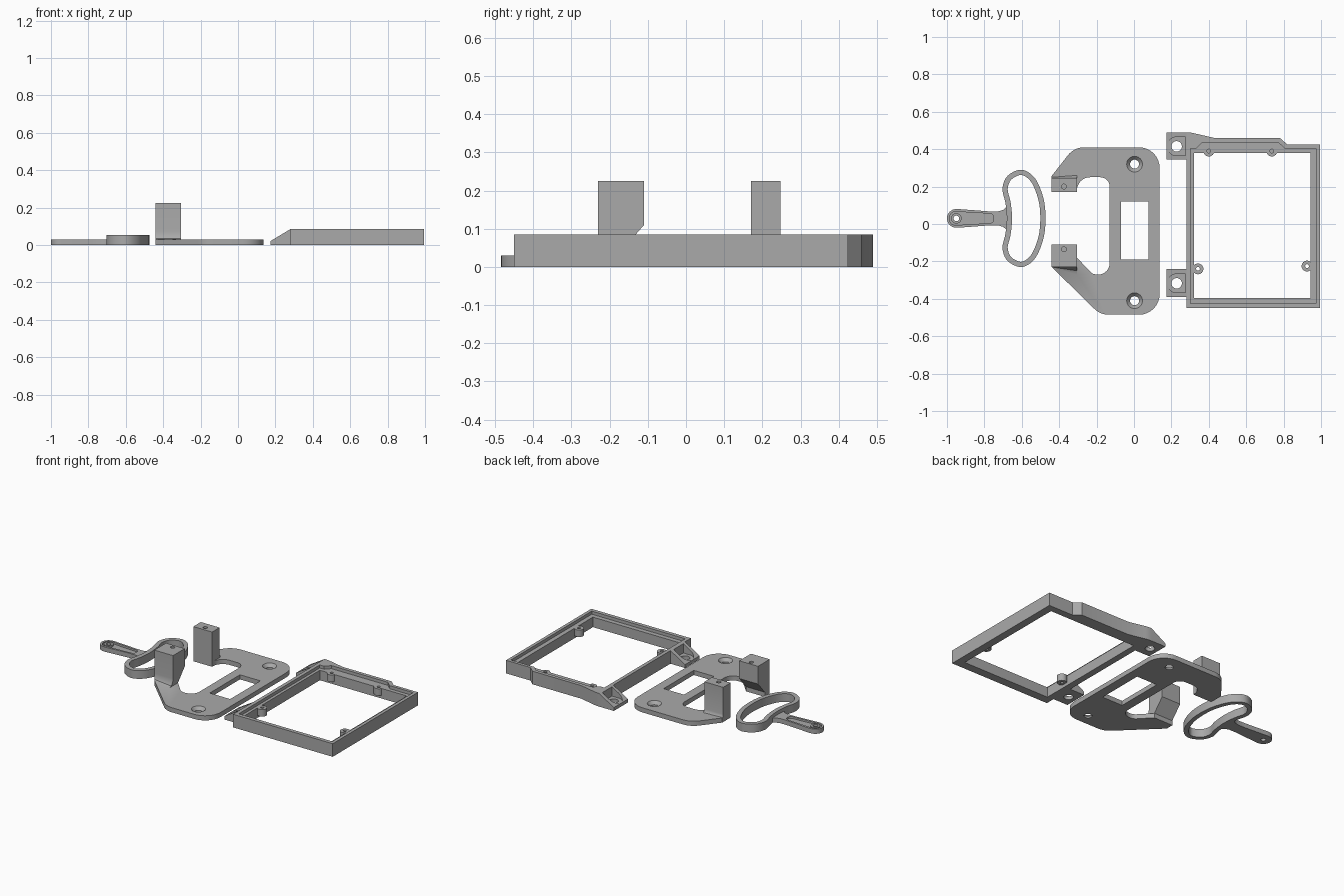
import bpy, bmesh, math
from mathutils import Vector

cube = bpy.data.objects.get("Cube")
if cube:
    bpy.data.objects.remove(cube, do_unlink=True)

grey = bpy.data.materials.new("plain grey")
grey.use_nodes = True
grey.diffuse_color = (0.4, 0.4, 0.4, 1)
grey.node_tree.nodes["Principled BSDF"].inputs["Base Color"].default_value = (0.4, 0.4, 0.4, 1)


def finish(name, bm):
    bmesh.ops.recalc_face_normals(bm, faces=bm.faces[:])
    mesh = bpy.data.meshes.new(name)
    bm.to_mesh(mesh)
    bm.free()
    mesh.materials.append(grey)
    ob = bpy.data.objects.new(name, mesh)
    bpy.context.collection.objects.link(ob)
    return ob


def prism(name, outline, lo, hi, along="z", adjust=None):
    """Extrude a flat outline along z (xy), y (xz) or x (yz)."""
    place = {"z": lambda a, b, h: (a, b, h),
             "y": lambda a, b, h: (a, h, b),
             "x": lambda a, b, h: (h, a, b)}[along]
    bm = bmesh.new()
    rings = [[bm.verts.new(place(p[0], p[1], h)) for p in outline] for h in (lo, hi)]
    n = len(outline)
    for ring in rings:
        bm.faces.new(ring)
    for i in range(n):
        j = (i + 1) % n
        bm.faces.new((rings[0][i], rings[0][j], rings[1][j], rings[1][i]))
    if adjust:
        for v in bm.verts:
            adjust(v.co)
    return finish(name, bm)


def rod(name, x, y, r, lo, hi, r_top=None):
    bm = bmesh.new()
    bmesh.ops.create_cone(bm, cap_ends=True, segments=32, radius1=r,
                          radius2=r if r_top is None else r_top, depth=hi - lo)
    bmesh.ops.translate(bm, verts=bm.verts[:], vec=(x, y, (lo + hi) / 2))
    return finish(name, bm)


def combine(target, other, mode="DIFFERENCE"):
    mod = target.modifiers.new("join", "BOOLEAN")
    mod.object, mod.operation, mod.solver = other, mode, "EXACT"
    bpy.context.view_layer.objects.active = target
    bpy.ops.object.modifier_apply(modifier=mod.name)
    bpy.data.objects.remove(other, do_unlink=True)


def rounded(corners, steps=8):
    """Round each (x, y, radius) corner with an arc."""
    out = []
    for i, (x, y, r) in enumerate(corners):
        p = Vector((x, y))
        if r == 0:
            out.append(p)
            continue
        a = (Vector(corners[i - 1][:2]) - p).normalized()
        b = (Vector(corners[(i + 1) % len(corners)][:2]) - p).normalized()
        half = a.angle(b) / 2
        centre = p + (a + b).normalized() * r / math.sin(half)
        s = p + a * r / math.tan(half) - centre
        e = p + b * r / math.tan(half) - centre
        turn = math.atan2(s.x * e.y - s.y * e.x, s.dot(e))
        for k in range(steps + 1):
            t = turn * k / steps
            out.append(centre + Vector((s.x * math.cos(t) - s.y * math.sin(t),
                                        s.x * math.sin(t) + s.y * math.cos(t))))
    return out


def box(x0, x1, y0, y1):
    return [(x0, y0), (x1, y0), (x1, y1), (x0, y1)]


def smooth_loop(pts, steps=8):
    out, n = [], len(pts)
    for i in range(n):
        a, b, c, d = (Vector(pts[(i + k) % n]) for k in (-1, 0, 1, 2))
        for k in range(steps):
            t = k / steps
            out.append(0.5 * (2 * b + (c - a) * t + (2 * a - 5 * b + 4 * c - d) * t * t
                              + (3 * b - a - 3 * c + d) * t ** 3))
    return out


def inset(pts, d):
    out = []
    for i, p in enumerate(pts):
        t = (pts[(i + 1) % len(pts)] - pts[i - 1]).normalized()
        out.append(p + Vector((-t.y, t.x)) * d)
    return out


# Bean-shaped pull handle with its arm, symmetric about y = MID
MID = 0.03
upper = [(-0.485, 0.11), (-0.53, 0.215), (-0.6, 0.26), (-0.675, 0.228),
         (-0.703, 0.16), (-0.687, 0.08)]
bean = ([(-0.473, MID)] + [(x, MID + d) for x, d in upper] + [(-0.68, MID)]
        + [(x, MID - d) for x, d in reversed(upper)])
loop = smooth_loop(bean)
handle = prism("pull_handle", loop, 0, 0.053)
side = [(-0.94, 0.05), (-0.78, 0.038), (-0.725, 0.038), (-0.7, 0.045), (-0.67, 0.07)]
tip = [(-0.95 + 0.05 * math.cos(t), MID + 0.05 * math.sin(t))
       for t in (math.pi * (0.5 + k / 16) for k in range(1, 16))]
arm = prism("arm", [(x, MID + d) for x, d in reversed(side)] + tip
            + [(x, MID - d) for x, d in side], 0, 0.03)
combine(handle, arm, "UNION")
combine(handle, prism("cut", inset(loop, 0.028), -0.1, 0.2))
groove = rounded([(-0.985, MID - 0.038, 0.03), (-0.75, MID - 0.024, 0.02),
                  (-0.75, MID + 0.024, 0.02), (-0.985, MID + 0.038, 0.03)])
combine(handle, prism("cut", groove, 0.018, 0.1))
combine(handle, rod("eyelet", -0.95, MID, 0.028, 0.01, 0.03), "UNION")
combine(handle, rod("cut", -0.95, MID, 0.015, -0.1, 0.1))

# Hooked mounting plate
plate = prism("mounting_plate", rounded([
    (-0.44, 0.17, 0), (-0.305, 0.17, 0), (-0.305, 0.25, 0.07), (-0.13, 0.25, 0.05),
    (-0.13, -0.27, 0.06), (-0.22, -0.27, 0.05), (-0.305, -0.18, 0), (-0.44, -0.18, 0),
    (-0.44, -0.23, 0), (-0.18, -0.485, 0.11), (0.137, -0.485, 0.11),
    (0.137, 0.41, 0.11), (-0.32, 0.41, 0.11), (-0.44, 0.257, 0)]), 0, 0.03)


def clamp_low(co):
    if co.x < -0.4:
        co.y = max(co.y, -0.23)


def clamp_high(co):
    if co.x < -0.4:
        co.y = min(co.y, 0.25)


# Two upright posts with filleted feet
low_post = [(-0.23, 0.225), (-0.11, 0.225), (-0.11, 0.11), (-0.18, 0.03), (-0.18, 0.01),
            (-0.27, 0.01), (-0.27, 0.03), (-0.25, 0.035), (-0.235, 0.05), (-0.23, 0.075)]
high_post = [(0.247, 0.225), (0.17, 0.225), (0.17, 0.01), (0.26, 0.01), (0.26, 0.03),
             (0.252, 0.035), (0.247, 0.05)]
combine(plate, prism("post", low_post, -0.44, -0.305, "x", clamp_low), "UNION")
combine(plate, prism("post", high_post, -0.44, -0.305, "x", clamp_high), "UNION")
for y in (0.2, -0.135):
    combine(plate, rod("cut", -0.375, y, 0.013, 0.15, 0.3))

# Plate window and countersunk screw holes
combine(plate, prism("cut", box(-0.07, 0.077, -0.19, 0.12), -0.1, 0.1))
for y in (0.32, -0.41):
    combine(plate, rod("cut", 0.003, y, 0.024, -0.1, 0.1))
    combine(plate, rod("cut", 0.003, y, 0.02, 0.006, 0.032, 0.044))

# Rectangular frame with a raised shoulder on its back wall
TOP = 0.085
frame = prism("frame", [(0.28, -0.45), (0.995, -0.45), (0.995, 0.425), (0.82, 0.425),
                        (0.78, 0.46), (0.28, 0.46)], 0, TOP)
ears = [rounded([(0.175, 0.345, 0), (0.3, 0.345, 0), (0.3, 0.4, 0), (0.43, 0.43, 0),
                 (0.43, 0.46, 0), (0.3, 0.49, 0.2), (0.175, 0.49, 0)]),
        box(0.175, 0.3, -0.39, -0.24)]
slope = [(0.1, -0.026), (0.175, 0.022), (0.28, TOP), (0.28, 0.2), (0.1, 0.2)]
for outline in ears:
    ear = prism("ear", outline, 0, TOP)
    combine(ear, prism("cut", slope, -0.6, 0.6, "y"))
    combine(frame, ear, "UNION")
combine(frame, prism("cut", box(0.322, 0.945, -0.395, 0.38), -0.1, 0.2))

# Screw bosses, stepped ledge and screw holes
bosses = [(0.4, 0.39), (0.737, 0.39), (0.342, -0.24), (0.925, -0.225)]
for x, y in bosses:
    combine(frame, rod("boss", x, y, 0.029, 0.02, 0.075), "UNION")
ledge = [(0.303, -0.425), (0.974, -0.425), (0.974, 0.405), (0.805, 0.405),
         (0.77, 0.437), (0.365, 0.437), (0.335, 0.405), (0.303, 0.405)]
combine(frame, prism("cut", ledge, 0.065, 0.2))
for x, y in bosses:
    combine(frame, rod("cut", x, y, 0.01, 0.01, 0.2))

# Ear pockets and bolt holes
for y in (0.415, -0.317):
    pocket = rounded([(0.178, y - 0.05, 0.0495), (0.276, y - 0.05, 0),
                      (0.276, y + 0.05, 0), (0.178, y + 0.05, 0.0495)])
    combine(frame, prism("cut", pocket, 0.022, 0.2))
    combine(frame, rod("cut", 0.228, y, 0.028, -0.1, 0.2))

# Smooth the curved walls and keep edges crisp
bpy.ops.object.select_all(action="DESELECT")
for ob in (handle, plate, frame):
    ob.select_set(True)
bpy.context.view_layer.objects.active = frame
bpy.ops.object.shade_smooth_by_angle(angle=math.radians(30))
